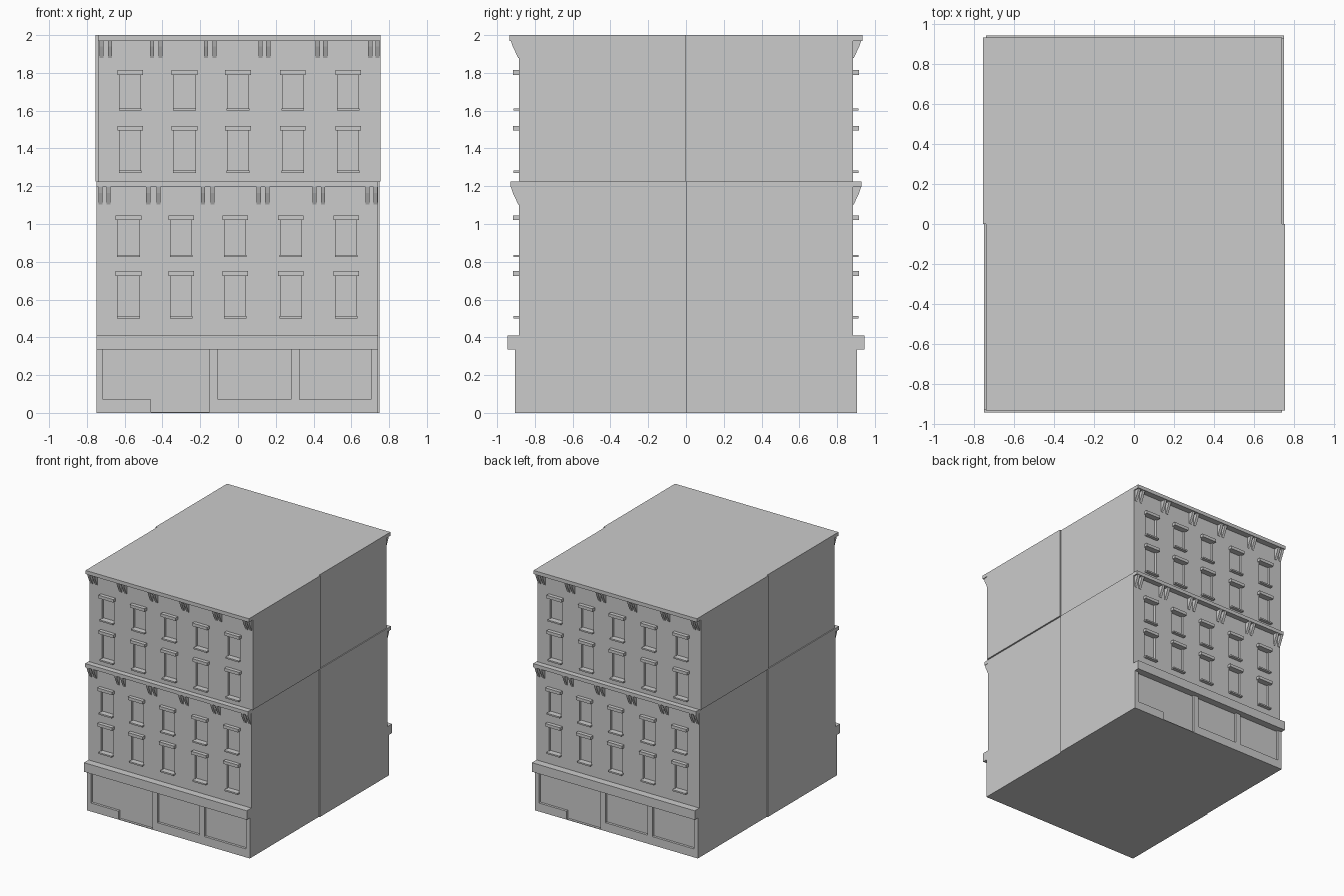
import bpy, bmesh, math
from mathutils import Matrix

if "Cube" in bpy.data.objects:
    bpy.data.objects.remove(bpy.data.objects["Cube"])

stone = bpy.data.materials.new("grey stone")
stone.use_nodes = True
stone.diffuse_color = (0.6, 0.6, 0.6, 1)
stone.node_tree.nodes["Principled BSDF"].inputs["Base Color"].default_value = (0.6, 0.6, 0.6, 1)


def finish(name, bm):
    bmesh.ops.recalc_face_normals(bm, faces=bm.faces)
    mesh = bpy.data.meshes.new(name)
    bm.to_mesh(mesh)
    bm.free()
    mesh.materials.append(stone)
    obj = bpy.data.objects.new(name, mesh)
    bpy.context.collection.objects.link(obj)
    return obj


def prism(bm, profile, x0, x1):
    """Extrude a closed (y, z) profile from x0 to x1."""
    face = bm.faces.new([bm.verts.new((x0, y, z)) for y, z in profile])
    out = bmesh.ops.extrude_face_region(bm, geom=[face])["geom"]
    bmesh.ops.translate(bm, vec=(x1 - x0, 0, 0),
                        verts=[v for v in out if isinstance(v, bmesh.types.BMVert)])


def box(bm, x0, x1, y0, y1, z0, z1):
    prism(bm, [(y0, z0), (y1, z0), (y1, z1), (y0, z1)], x0, x1)


def carve(obj, cutter):
    cutter.hide_render = True
    mod = obj.modifiers.new("recesses", 'BOOLEAN')
    mod.operation = 'DIFFERENCE'
    mod.solver = 'EXACT'
    mod.object = cutter
    bpy.context.view_layer.objects.active = obj
    bpy.ops.object.modifier_apply(modifier=mod.name)
    bpy.data.objects.remove(cutter)


WALL = -0.885
SHOP = -0.905
DEPTH = 0.02
parts = []

# Storey blocks: name, left, right, (y, z) profile, window centres, rows, brackets, cornice underside
lower_profile = [(0, 0), (SHOP, 0), (SHOP, 0.335), (-0.945, 0.335), (-0.945, 0.41),
                 (WALL, 0.41), (WALL, 1.195), (-0.93, 1.195), (-0.93, 1.225), (0, 1.225)]
upper_profile = [(0, 1.225), (WALL, 1.225), (WALL, 1.97), (-0.935, 1.97), (-0.935, 2), (0, 2)]
blocks = [
    ("lower", -0.75, 0.742, lower_profile, (-0.58, -0.3, -0.015, 0.28, 0.573),
     ((0.5, 0.75), (0.825, 1.045)),
     (-0.728, -0.685, -0.475, -0.42, -0.185, -0.135, 0.11, 0.155, 0.405, 0.45, 0.685, 0.728), 1.195),
    ("upper", -0.742, 0.755, upper_profile, (-0.57, -0.283, 0, 0.29, 0.583),
     ((1.27, 1.52), (1.6, 1.815)),
     (-0.722, -0.678, -0.455, -0.41, -0.17, -0.125, 0.12, 0.16, 0.422, 0.462, 0.7, 0.738), 1.97),
]

for name, left, right, profile, centres, rows, brackets, soffit in blocks:
    bm = bmesh.new()
    prism(bm, profile, left, right)
    block = finish(name + "_block", bm)

    # Recessed window openings with projecting lintels and sills
    cuts, trim = bmesh.new(), bmesh.new()
    for x in centres:
        for z0, z1 in rows:
            box(cuts, x - 0.055, x + 0.055, -0.92, WALL + DEPTH, z0 + 0.012, z1 - 0.025)
            box(trim, x - 0.068, x + 0.068, -0.915, WALL + 0.01, z1 - 0.025, z1)
            box(trim, x - 0.06, x + 0.06, -0.912, WALL + 0.01, z0, z0 + 0.012)
    parts.append(finish(name + "_window_trim", trim))

    # Shop windows and doorway
    if name == "lower":
        for x0, x1, z0 in ((-0.105, 0.28, 0.07), (0.325, 0.705, 0.07)):
            box(cuts, x0, x1, -0.96, SHOP + DEPTH, z0, 0.335)
        box(cuts, -0.715, -0.46, -0.96, SHOP + DEPTH, 0.07, 0.335)
        carve(block, finish("opening_cutter", cuts))
        cuts = bmesh.new()
        box(cuts, -0.461, -0.15, -0.96, SHOP + DEPTH, 0.005, 0.335)
        # keep the ledge whole above the openings
        ledge = bmesh.new()
        box(ledge, left, right, -0.945, WALL, 0.335, 0.41)
        parts.append(finish("shop_ledge", ledge))
    carve(block, finish("opening_cutter", cuts))
    parts.append(block)

    # Tapered brackets under the cornice
    bm = bmesh.new()
    for x in brackets:
        prism(bm, [(WALL + 0.01, soffit), (-0.927, soffit), (-0.917, soffit - 0.03),
                   (WALL - 0.003, soffit - 0.092), (WALL + 0.01, soffit - 0.092)],
              x - 0.011, x + 0.011)
    parts.append(finish(name + "_cornice_brackets", bm))

# The rear half repeats the front, turned half a circle
for obj in parts:
    twin = obj.copy()
    twin.name = "rear_" + obj.name
    twin.matrix_world = Matrix.Rotation(math.pi, 4, 'Z')
    bpy.context.collection.objects.link(twin)
